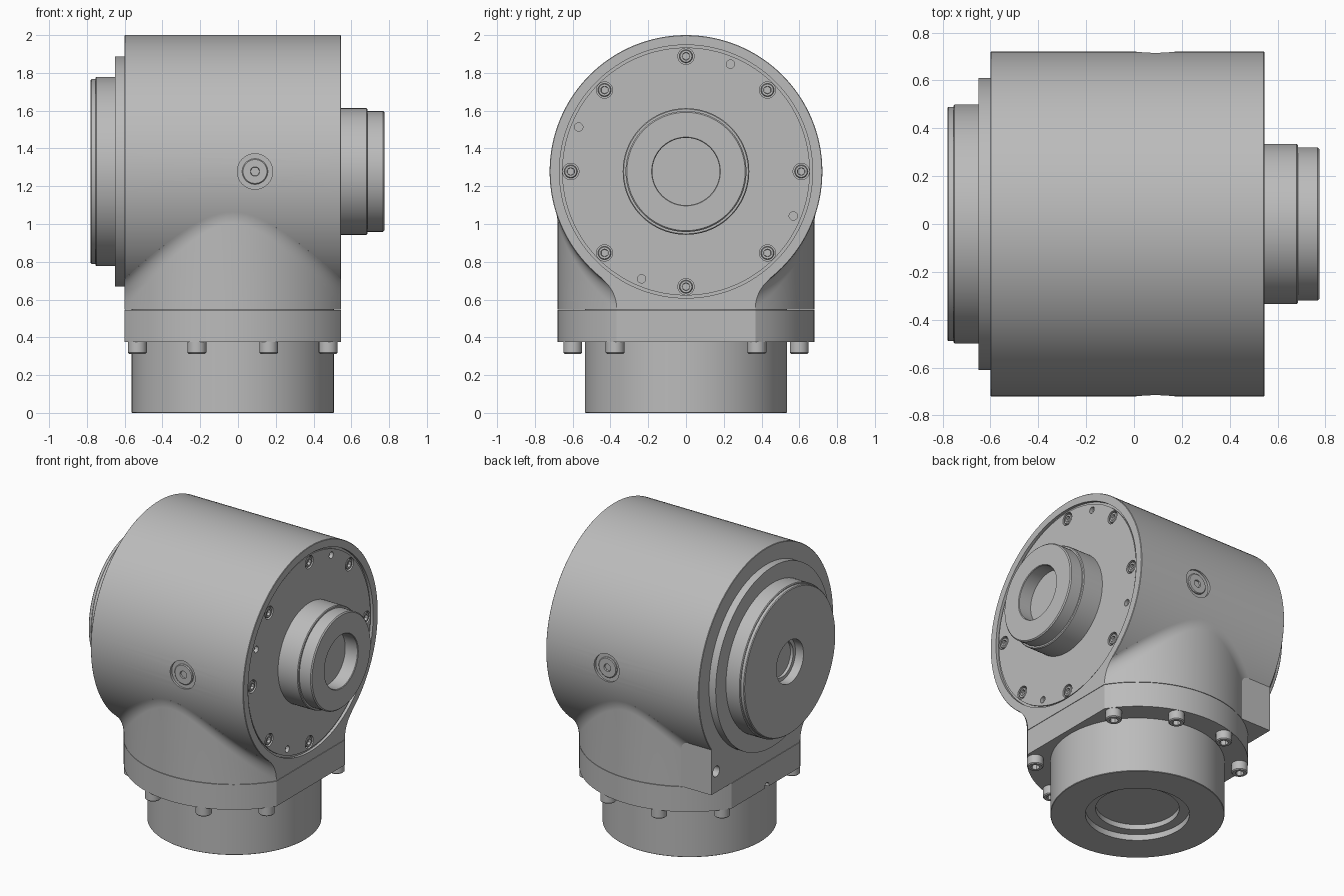
import bpy, bmesh, math
from mathutils import Vector

if "Cube" in bpy.data.objects:
    bpy.data.objects.remove(bpy.data.objects["Cube"])

R, ZC, XC = 0.722, 1.278, -0.0275        # barrel radius, barrel height, column centre
NECK_R, HALF = 0.68, 0.5725              # column radius, half length of the barrel

grey = bpy.data.materials.new("machined_grey")
grey.diffuse_color = (0.5, 0.5, 0.5, 1)
grey.use_nodes = True
grey.node_tree.nodes["Principled BSDF"].inputs["Base Color"].default_value = grey.diffuse_color


def finish(bm, name):
    bmesh.ops.recalc_face_normals(bm, faces=bm.faces[:])
    me = bpy.data.meshes.new(name)
    bm.to_mesh(me)
    bm.free()
    me.materials.append(grey)
    ob = bpy.data.objects.new(name, me)
    bpy.context.collection.objects.link(ob)
    return ob


def add_lathe(bm, profile, origin, axis, segs=24, hexn=0):
    """Spin (distance, radius) points about an axis; the first hexn points are hexagonal."""
    rot = Vector((0, 0, 1)).rotation_difference(Vector(axis)).to_matrix()
    origin = Vector(origin)
    rings = []
    for i, (t, r) in enumerate(profile):
        if r == 0:
            rings.append([bm.verts.new(origin + rot @ Vector((0, 0, t)))] * segs)
            continue
        ring = []
        for k in range(segs):
            a = 2 * math.pi * k / segs
            rr = r
            if i < hexn:
                rr *= math.cos(math.pi / 6) / math.cos(a % (math.pi / 3) - math.pi / 6)
            ring.append(bm.verts.new(origin + rot @ Vector((rr * math.cos(a), rr * math.sin(a), t))))
        rings.append(ring)
    for p, q in zip(rings, rings[1:]):
        for k in range(segs):
            n = (k + 1) % segs
            vs = list(dict.fromkeys((p[k], p[n], q[n], q[k])))
            if len(vs) > 2:
                bm.faces.new(vs)


def lathe(name, profile, origin, axis, segs=128, hexn=0):
    bm = bmesh.new()
    add_lathe(bm, profile, origin, axis, segs, hexn)
    return finish(bm, name)


def loft(name, sections):
    """Skin equal-length closed sections and cap both ends."""
    bm = bmesh.new()
    rings = [[bm.verts.new(p) for p in s] for s in sections]
    for p, q in zip(rings, rings[1:]):
        for k in range(len(p)):
            n = (k + 1) % len(p)
            bm.faces.new((p[k], p[n], q[n], q[k]))
    bm.faces.new(rings[0])
    bm.faces.new(rings[-1])
    return finish(bm, name)


def cut(ob, cylinders):
    """Subtract cylinders given as (origin, axis, radius, length)."""
    bm = bmesh.new()
    for o, ax, r, h in cylinders:
        add_lathe(bm, [(0, 0), (0, r), (h, r), (h, 0)], o, ax, 32)
    cutter = finish(bm, "cutter")
    cutter.hide_render = True
    m = ob.modifiers.new("cut", 'BOOLEAN')
    m.operation, m.solver, m.object = 'DIFFERENCE', 'EXACT', cutter
    bpy.context.view_layer.objects.active = ob
    bpy.ops.object.modifier_apply(modifier=m.name)
    bpy.data.objects.remove(cutter)


def around(radius, degrees, x):
    a = math.radians(degrees)
    return (x, radius * math.cos(a), ZC + radius * math.sin(a))


# Barrel with rear flange steps, recessed front cover and hollow output boss
barrel = lathe("barrel", [
    (-.70, 0), (-.70, .12), (-.72, .12), (-.72, .145), (-.78, .145), (-.78, .485), (-.775, .49),
    (-.755, .49), (-.755, .495), (-.75, .5), (-.65, .5), (-.65, .61), (-.60, .61),
    (-.60, .719), (-.597, R), (.542, R), (.545, .719),
    (.545, .67), (.526, .67), (.526, .656), (.535, .656), (.535, .335), (.68, .335), (.685, .33),
    (.685, .32), (.768, .32), (.775, .313), (.775, .182), (.771, .178), (.68, .178), (.68, 0)],
    (0, 0, ZC), (1, 0, 0))

bolt_spots = [around(.61, 45 * k, .505) for k in range(8)]
pin_spots = [around(.615, 67.5 + 90 * k, .51) for k in range(4)]
holes = [(p, (1, 0, 0), .043, .1) for p in bolt_spots]
holes += [(p, (1, 0, 0), .022, .1) for p in pin_spots]
holes += [((.09, s * .704, ZC), (0, s, 0), .094, .1) for s in (-1, 1)]
cut(barrel, holes)

# Socket screws in the front cover
for i, p in enumerate(bolt_spots):
    lathe(f"cover_screw_{i}", [(.01, 0), (.01, .02), (.028, .02), (.028, .031), (.024, .035),
                               (-.003, .035), (-.003, 0)], p, (1, 0, 0), 24, 2)

# Threaded plugs on both sides of the barrel
for s in (-1, 1):
    lathe("side_plug", [(.01, 0), (.01, .025), (.02, .025), (.02, .063), (.015, .068),
                        (0, .068), (0, 0)], (.09, s * .695, ZC), (0, s, 0), 48, 2)

# Neck: clipped column blended into the barrel by a fillet in every slice
FIL, Z0 = 0.2, 0.548
t_end = math.asin(HALF / NECK_R)
slices = [NECK_R * math.sin(t_end * (k / 20 - 1)) for k in range(41)]
sections = []
for u in slices:
    w = math.sqrt(NECK_R ** 2 - u * u)
    yc = w + FIL
    zc = ZC - math.sqrt((R + FIL) ** 2 - yc ** 2)
    a_end = math.atan2(ZC - zc, -yc)
    side = [(w, Z0)]
    for k in range(13):
        a = math.pi + (a_end - math.pi) * k / 12
        side.append((yc + FIL * math.cos(a), zc + FIL * math.sin(a)))
    b = math.atan2(yc, ZC - zc)
    for k in range(16):
        c = b * (1 - k / 16)
        side.append(((R - .004) * math.sin(c), ZC - (R - .004) * math.cos(c)))
    pts = side + [(0, ZC - R + .004)] + [(-y, z) for y, z in reversed(side)]
    sections.append([(XC + u, y, z) for y, z in pts])
loft("neck", sections)

# Flange plate: same clipped round outline
outline = [(XC + u, math.sqrt(NECK_R ** 2 - u * u)) for u in slices]
outline += [(x, -y) for x, y in reversed(outline)]
flange = loft("flange", [[(x, y, z) for x, y in outline] for z in (.375, .545)])
cut(flange, [((-.62, -.01, .385), (1, 0, 0), .022, .08)])

# Corner lug at the rear, with a drilled hole
lug = loft("corner_lug", [[(x, y, z) for y, z in ((.3, Z0), (.585, Z0), (.585, .865), (.3, .64))]
                          for x in (-.6, -.36)])
cut(lug, [((-.62, .533, .69), (1, 0, 0), .036, .15)])

# Round base with stepped recess underneath
lathe("base", [(.075, 0), (.075, .257), (.04, .257), (.04, .32), (0, .32), (0, .532), (.003, .535),
               (.56, .535), (.56, 0)], (XC, 0, 0), (0, 0, 1))

# Socket screws under the flange
for deg in (36.6, 72.4):
    a = math.radians(deg)
    for sx in (-1, 1):
        for sy in (-1, 1):
            lathe("flange_screw", [(.03, 0), (.03, .026), (.062, .026), (.062, .044), (.056, .05),
                                   (-.005, .05), (-.005, 0)],
                  (XC + sx * .629 * math.cos(a), sy * .629 * math.sin(a), .375), (0, 0, -1), 24, 2)

# Smooth shading with sharp edges kept
for ob in bpy.data.objects:
    ob.select_set(True)
    bpy.context.view_layer.objects.active = ob
bpy.ops.object.shade_smooth_by_angle(angle=math.radians(28))
